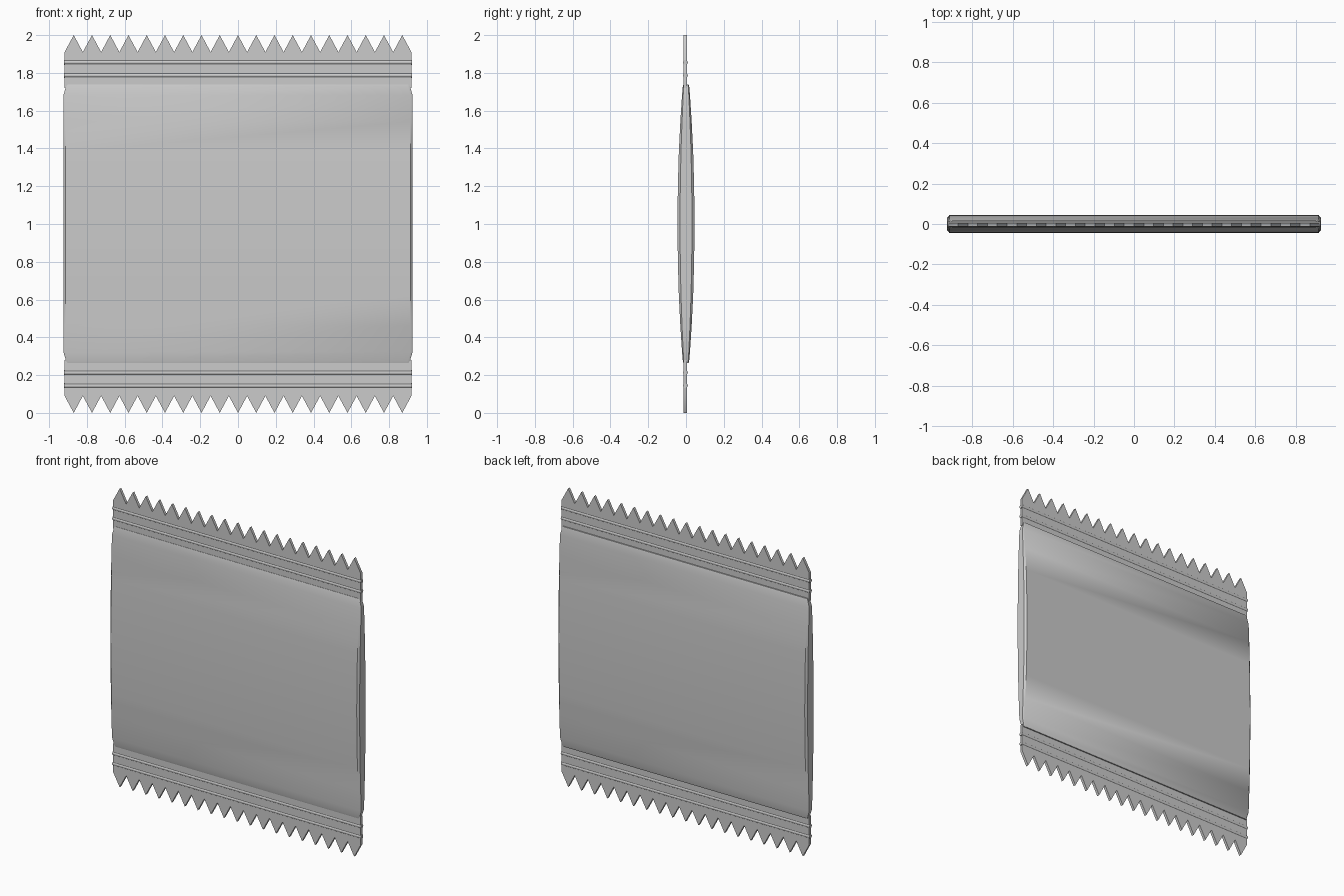
import bpy, bmesh, math

if "Cube" in bpy.data.objects:
    bpy.data.objects.remove(bpy.data.objects["Cube"])

SEAL_Y = -0.003  # seals sit very slightly toward the front


def finish(bm, name, angle=35):
    bmesh.ops.recalc_face_normals(bm, faces=bm.faces)
    mesh = bpy.data.meshes.new(name)
    bm.to_mesh(mesh)
    bm.free()
    obj = bpy.data.objects.new(name, mesh)
    bpy.context.collection.objects.link(obj)
    bpy.ops.object.select_all(action='DESELECT')
    obj.select_set(True)
    bpy.context.view_layer.objects.active = obj
    bpy.ops.object.shade_smooth_by_angle(angle=math.radians(angle))
    return obj


# Pillow body: chamfered rectangular sections lofted upward
def pouch_body():
    half = [(0.737, 0.014, 0.908), (0.725, 0.017, 0.911), (0.68, 0.021, 0.924),
            (0.54, 0.030, 0.924), (0.38, 0.038, 0.924), (0.2, 0.043, 0.924)]
    rows = [(1.002 - dz, t, w) for dz, t, w in half]
    rows.append((1.002, 0.0455, 0.924))
    rows += [(1.002 + dz, t, w) for dz, t, w in reversed(half)]
    bm = bmesh.new()
    rings = []
    for z, t, w in rows:
        cx, cy = 0.012, t * 0.3
        pts = [(w - cx, -t), (w, -t + cy), (w, t - cy), (w - cx, t),
               (cx - w, t), (-w, t - cy), (-w, cy - t), (cx - w, -t)]
        rings.append([bm.verts.new((x, y, z)) for x, y in pts])
    for a, b in zip(rings, rings[1:]):
        for i in range(8):
            j = (i + 1) % 8
            bm.faces.new((a[i], a[j], b[j], b[i]))
    bm.faces.new(rings[0])
    bm.faces.new(rings[-1])
    return finish(bm, "pouch_body")


# Flat crimped seal with a saw-tooth outer edge
def seal(name, inner, valley, tip, teeth=19, w=0.918, t=0.009):
    bm = bmesh.new()
    step = 2 * w / teeth
    pts = [(w, inner), (-w, inner), (-w, valley)]
    for i in range(teeth):
        x = -w + i * step
        pts += [(x + step / 2, tip), (x + step, valley)]
    face = bm.faces.new([bm.verts.new((x, SEAL_Y - t, z)) for x, z in pts])
    ext = bmesh.ops.extrude_face_region(bm, geom=[face])
    moved = [v for v in ext["geom"] if isinstance(v, bmesh.types.BMVert)]
    bmesh.ops.translate(bm, verts=moved, vec=(0, 2 * t, 0))
    return finish(bm, name)


# Rounded crimp ridge running across a seal
def ridge(name, z, r=0.013, w=0.922):
    bpy.ops.mesh.primitive_cylinder_add(vertices=12, radius=r, depth=2 * w,
                                        location=(0, SEAL_Y, z),
                                        rotation=(0, math.pi / 2, 0))
    obj = bpy.context.object
    obj.name = name
    bpy.ops.object.shade_smooth_by_angle(angle=math.radians(35))


pouch_body()
seal("top_seal", 1.72, 1.91, 2.0)
seal("bottom_seal", 0.28, 0.09, 0.0)
for n, z in enumerate((1.787, 1.856), 1):
    ridge(f"top_crimp_ridge_{n}", z)
    ridge(f"bottom_crimp_ridge_{n}", 2.0 - z)
